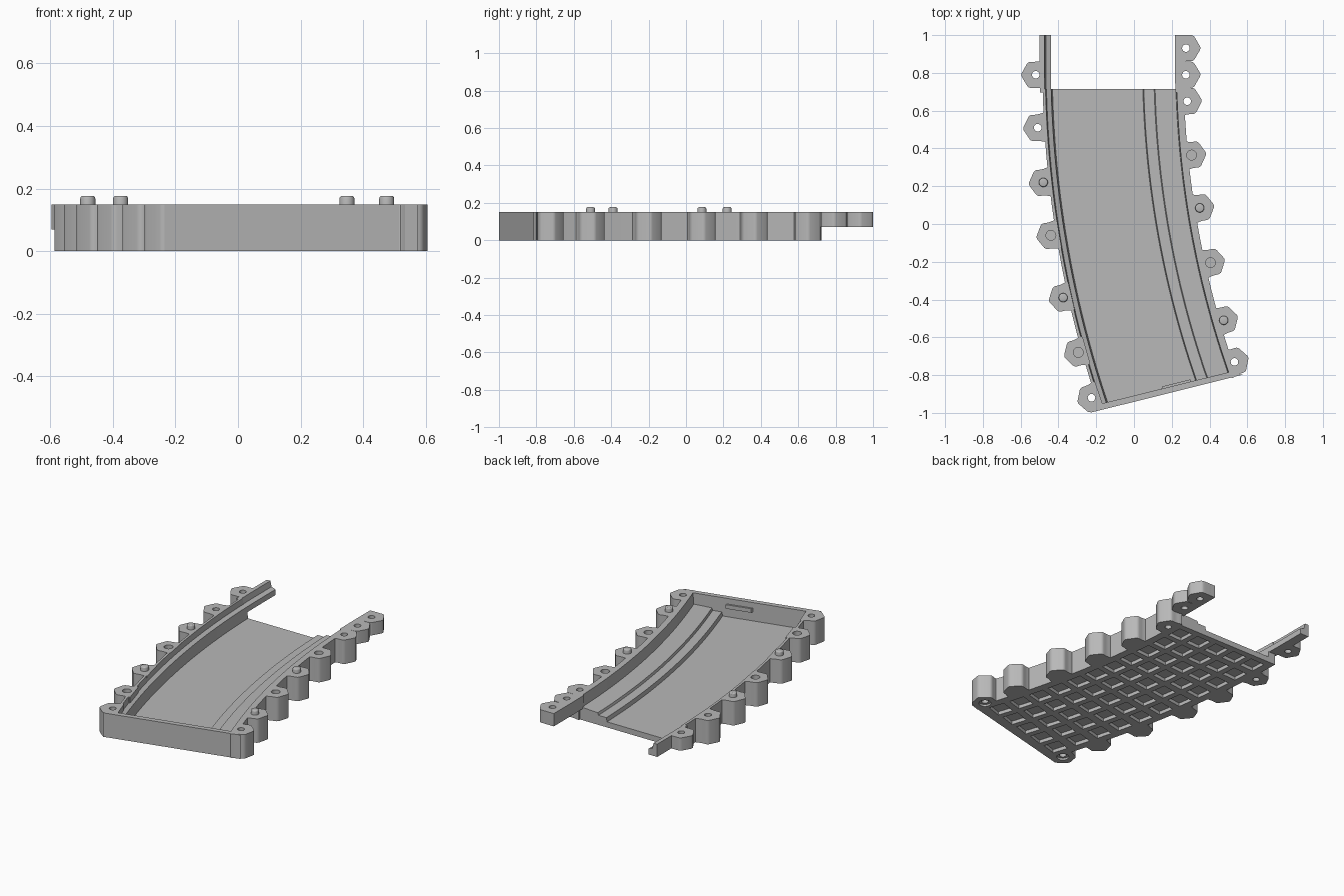
import bpy, bmesh, math
from mathutils import Matrix, Vector

cube = bpy.data.objects.get("Cube")
if cube:
    bpy.data.objects.remove(cube)

grey = bpy.data.materials.new("plain grey")
grey.use_nodes = True
grey.diffuse_color = (0.48, 0.48, 0.48, 1)
grey.node_tree.nodes["Principled BSDF"].inputs["Base Color"].default_value = (0.48, 0.48, 0.48, 1)

CENTRE_X, BEND_Y = 5.2, 0.85     # the tray bends around this point
TOP, ARM_Z, BACK = 0.15, 0.07, 0.715


def arc_x(x, y):
    """x of a concentric track line that starts at x and bends towards the front."""
    r, d = CENTRE_X - x, max(0, BEND_Y - y)
    return CENTRE_X - math.sqrt(r * r - d * d)


def tilt(x, y):
    return math.asin(max(0, BEND_Y - y) / (CENTRE_X - x))


def front_y(x):
    """y where a track line meets the slanted front wall."""
    y = -0.9
    for _ in range(8):
        y = -0.935 + 0.25 * arc_x(x, y)
    return y


def finish(name, bm):
    bmesh.ops.recalc_face_normals(bm, faces=bm.faces)
    mesh = bpy.data.meshes.new(name)
    bm.to_mesh(mesh)
    bm.free()
    ob = bpy.data.objects.new(name, mesh)
    bpy.context.collection.objects.link(ob)
    mesh.materials.append(grey)
    return ob


def smooth(ob):
    bpy.ops.object.select_all(action='DESELECT')
    ob.select_set(True)
    bpy.context.view_layer.objects.active = ob
    bpy.ops.object.shade_smooth_by_angle(angle=math.radians(25))


def sweep(name, profile, y_start, y_end, steps):
    """Sweep a closed x-z profile along the bend; y_end is a function of x."""
    bm = bmesh.new()
    rings = []
    for i in range(steps + 1):
        ring = []
        for x, z in profile:
            y = y_start + (y_end(x) - y_start) * i / steps
            ring.append(bm.verts.new((arc_x(x, y), y, z)))
        rings.append(ring)
    n = len(profile)
    for a, b in zip(rings, rings[1:]):
        for k in range(n):
            bm.faces.new((a[k], a[(k + 1) % n], b[(k + 1) % n], b[k]))
    bm.faces.new(rings[0])
    bm.faces.new(rings[-1])
    return finish(name, bm)


def prism(name, points, z0, z1, rounding=0):
    """Extrude a flat outline and round its upright edges."""
    bm = bmesh.new()
    face = bm.faces.new([bm.verts.new((x, y, z0)) for x, y in points])
    out = bmesh.ops.extrude_face_region(bm, geom=[face])
    for v in out["geom"]:
        if isinstance(v, bmesh.types.BMVert):
            v.co.z = z1
    if rounding:
        upright = [e for e in bm.edges if abs(e.verts[0].co.z - e.verts[1].co.z) > 0.01]
        bmesh.ops.bevel(bm, geom=upright, offset=rounding, segments=3, profile=0.5, affect='EDGES')
    return finish(name, bm)


def add_cylinder(bm, x, y, r, z0, z1):
    bmesh.ops.create_cone(bm, cap_ends=True, segments=24, radius1=r, radius2=r, depth=z1 - z0,
                          matrix=Matrix.Translation((x, y, (z0 + z1) / 2)))


# tray: outer walls, rail ledge, floor and the two low steps
tray = sweep("tray", [
    (-0.485, 0), (-0.485, TOP), (-0.47, TOP), (-0.465, 0.115), (-0.44, 0.105), (-0.433, 0.035),
    (0.045, 0.035), (0.05, 0.06), (0.105, 0.06), (0.11, 0.075), (0.22, 0.08), (0.225, TOP),
    (0.262, TOP), (0.262, 0)], BACK, front_y, 24)

# arms reaching past the back of the floor
rail_arm = sweep("rail_arm", [
    (-0.5, ARM_Z), (-0.5, TOP), (-0.475, TOP), (-0.467, 0.115), (-0.44, 0.105), (-0.44, ARM_Z)],
    1.0, lambda x: BACK - 0.02, 3)
flat_arm = sweep("flat_arm", [
    (0.217, ARM_Z), (0.217, TOP), (0.275, TOP), (0.275, ARM_Z)], 1.0, lambda x: BACK - 0.02, 3)

# slanted front wall and its little inner ledge
front_wall = prism("front_wall", [(-0.235, -1), (0.575, -0.798), (0.5, -0.785), (-0.18, -0.953)], 0, TOP)
front_ledge = prism("front_ledge", [(0.14, -0.89), (0.3, -0.85), (0.3, -0.822), (0.15, -0.86)], 0.09, 0.115)

# lobes along both sides: x, y, kind of fitting
LEFT_ROW = [(-0.52, 0.79, "hole"), (-0.51, 0.51, "hole"), (-0.48, 0.22, "peg"), (-0.44, -0.06, "socket"),
            (-0.375, -0.39, "peg"), (-0.295, -0.68, "socket"), (-0.225, -0.92, "hole")]
RIGHT_ROW = [(0.275, 0.931, "hole"), (0.275, 0.79, "hole"), (0.282, 0.65, "hole"), (0.305, 0.365, "socket"),
             (0.348, 0.085, "peg"), (0.405, -0.205, "socket"), (0.475, -0.51, "peg"), (0.532, -0.73, "hole")]
OUTLINE = [(-0.045, -0.08), (0.0, -0.069), (0.04, -0.069), (0.08, 0),
           (0.04, 0.069), (0.0, 0.069), (-0.045, 0.08)]

drills = bmesh.new()
drilled = [tray, rail_arm, flat_arm]
for row, side, label in ((LEFT_ROW, -1, "right"), (RIGHT_ROW, 1, "left")):
    for i, (x, y, kind) in enumerate(row):
        turn = Matrix.Rotation(tilt(side * 0.3, y), 2)
        points = []
        for u, v in OUTLINE:
            # the rearmost lobe ends square with the arm
            p = turn @ Vector((side * u, max(-0.069, min(v, 0.069)) if y > 0.75 else v))
            points.append((x + p.x, y + p.y))
        lobe = prism(f"{label}_lobe_{i + 1}", points, ARM_Z if y > 0.72 else 0, TOP, 0.012)
        drilled.append(lobe)
        if kind == "peg":
            bm = bmesh.new()
            add_cylinder(bm, x, y, 0.024, TOP - 0.02, 0.177)
            rim = [e for e in bm.edges if all(v.co.z > 0.17 for v in e.verts)]
            bmesh.ops.bevel(bm, geom=rim, offset=0.009, segments=3, profile=0.5, affect='EDGES')
            smooth(finish(f"{label}_peg_{i + 1}", bm))
        elif kind == "socket":
            add_cylinder(drills, x, y, 0.026, TOP - 0.04, TOP + 0.05)
        else:
            add_cylinder(drills, x, y, 0.02, -0.05, TOP + 0.05)
            if y < -0.7:
                add_cylinder(drills, x, y, 0.036, -0.05, 0.012)

# square pockets under the floor
pockets = bmesh.new()
COLUMNS, ROWS = 5, 11
for c in range(COLUMNS):
    x = -0.385 + 0.137 * c
    end = front_y(x) + 0.1
    for r in range(ROWS):
        y = BACK - 0.09 + (end - BACK + 0.09) * r / (ROWS - 1)
        place = (Matrix.Translation((arc_x(x, y), y, 0)) @ Matrix.Rotation(tilt(x, y), 4, 'Z')
                 @ Matrix.Diagonal((0.1, 0.1, 0.044, 1)))
        bmesh.ops.create_cube(pockets, size=1, matrix=place)

drill_cutter = finish("drill_cutter", drills)
pocket_cutter = finish("pocket_cutter", pockets)


def cut(ob, cutter):
    mod = ob.modifiers.new("cut", 'BOOLEAN')
    mod.operation = 'DIFFERENCE'
    mod.solver = 'EXACT'
    mod.use_self = True
    mod.object = cutter


for ob in drilled:
    cut(ob, drill_cutter)
cut(tray, pocket_cutter)

# bake the cuts, then shade
bpy.context.view_layer.update()
graph = bpy.context.evaluated_depsgraph_get()
for ob in drilled:
    baked = bpy.data.meshes.new_from_object(ob.evaluated_get(graph))
    ob.modifiers.clear()
    ob.data = baked
    smooth(ob)
for cutter in (drill_cutter, pocket_cutter):
    bpy.data.objects.remove(cutter)
